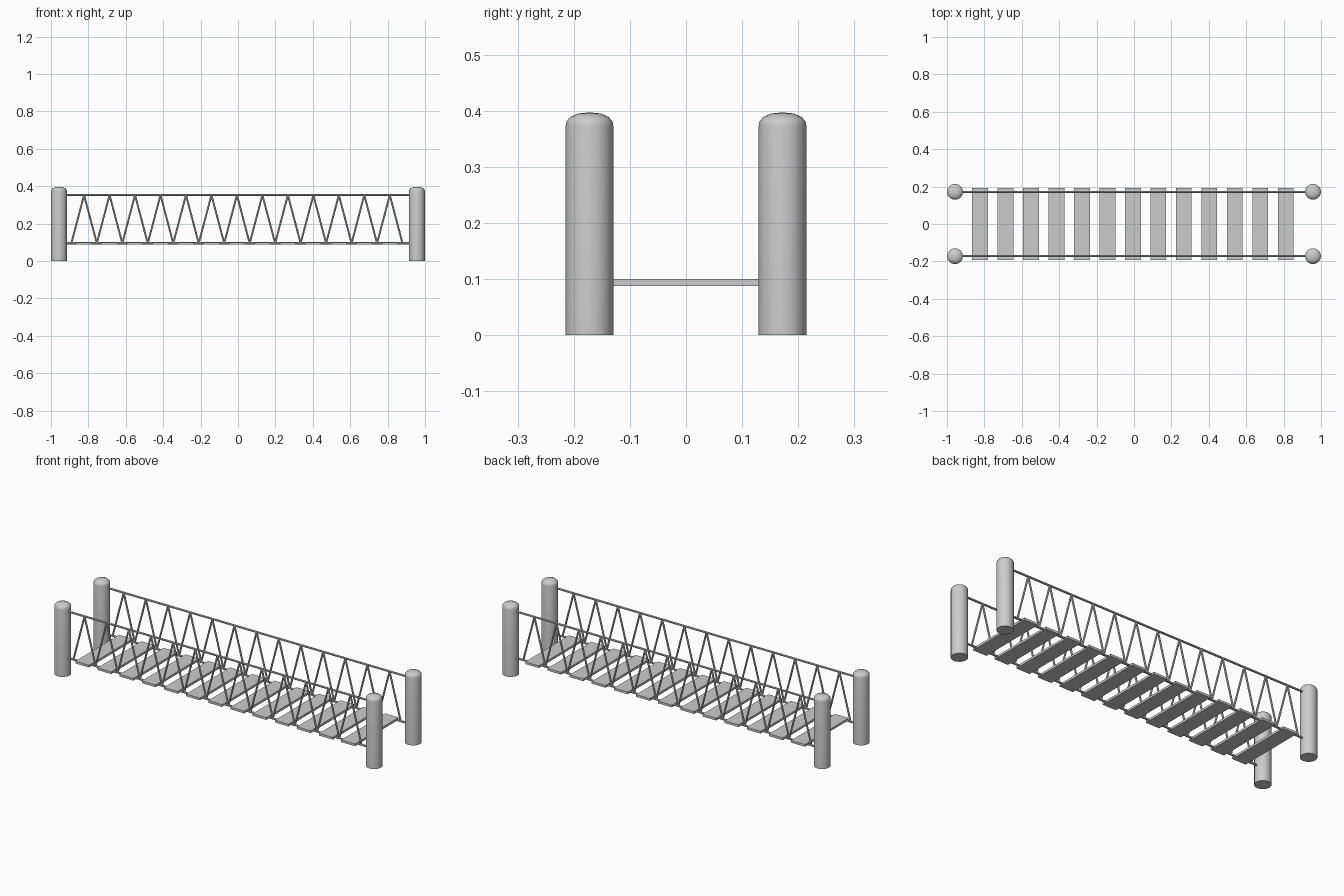
import bpy, bmesh
from math import cos, sin, pi
from mathutils import Vector, Matrix

if "Cube" in bpy.data.objects:
    bpy.data.objects.remove(bpy.data.objects["Cube"])

POST_X, SIDE_Y = 0.957, 0.172
UPPER_Z, LOWER_Z = 0.353, 0.095
COUNT, PITCH, FIRST_X = 13, 0.1362, -0.823


def finish(bm, name, smooth=True):
    bmesh.ops.recalc_face_normals(bm, faces=bm.faces)
    mesh = bpy.data.meshes.new(name)
    bm.to_mesh(mesh)
    bm.free()
    ob = bpy.data.objects.new(name, mesh)
    bpy.context.collection.objects.link(ob)
    if smooth:
        bpy.ops.object.select_all(action='DESELECT')
        ob.select_set(True)
        bpy.context.view_layer.objects.active = ob
        bpy.ops.object.shade_smooth_by_angle(angle=pi / 5)
    return ob


def rod(bm, a, b, radius, sides=8):
    a, b = Vector(a), Vector(b)
    d = b - a
    rot = d.to_track_quat('Z', 'Y').to_matrix().to_4x4()
    bmesh.ops.create_cone(bm, cap_ends=True, segments=sides, radius1=radius,
                          radius2=radius, depth=d.length,
                          matrix=Matrix.Translation((a + b) / 2) @ rot)


def post(name, x, y, sides=16):
    # Round post with a low domed cap
    profile = [(0.0425, 0), (0.0425, 0.373), (0.041, 0.381),
               (0.034, 0.389), (0.020, 0.395)]
    bm = bmesh.new()
    rings = [[bm.verts.new((x + r * cos(2 * pi * i / sides),
                            y + r * sin(2 * pi * i / sides), z))
              for i in range(sides)] for r, z in profile]
    for lo, hi in zip(rings, rings[1:]):
        for i in range(sides):
            j = (i + 1) % sides
            bm.faces.new((lo[i], lo[j], hi[j], hi[i]))
    bm.faces.new(rings[0][::-1])
    tip = bm.verts.new((x, y, 0.397))
    for i in range(sides):
        bm.faces.new((rings[-1][i], rings[-1][(i + 1) % sides], tip))
    finish(bm, name)


for side, y in (("front", -SIDE_Y), ("back", SIDE_Y)):
    for end, x in (("left", -POST_X), ("right", POST_X)):
        post(f"{side}_{end}_post", x, y)

    # Handrail rope and deck rope
    for label, z in (("hand", UPPER_Z), ("deck", LOWER_Z)):
        bm = bmesh.new()
        rod(bm, (-POST_X, y, z), (POST_X, y, z), 0.0055)
        finish(bm, f"{side}_{label}_rope")

    # Zigzag lacing, one peak above each plank
    bm = bmesh.new()
    for i in range(COUNT):
        cx = FIRST_X + i * PITCH
        for s in (-1, 1):
            rod(bm, (cx + s * PITCH / 2, y, LOWER_Z), (cx, y, UPPER_Z), 0.005)
    finish(bm, f"{side}_lacing")

# Deck planks
for i in range(COUNT):
    bm = bmesh.new()
    bmesh.ops.create_cube(bm, size=1, matrix=Matrix.Translation(
        (FIRST_X + i * PITCH, 0, 0.094)) @ Matrix.Diagonal((0.084, 0.385, 0.0125, 1)))
    finish(bm, f"plank_{i + 1}", smooth=False)
